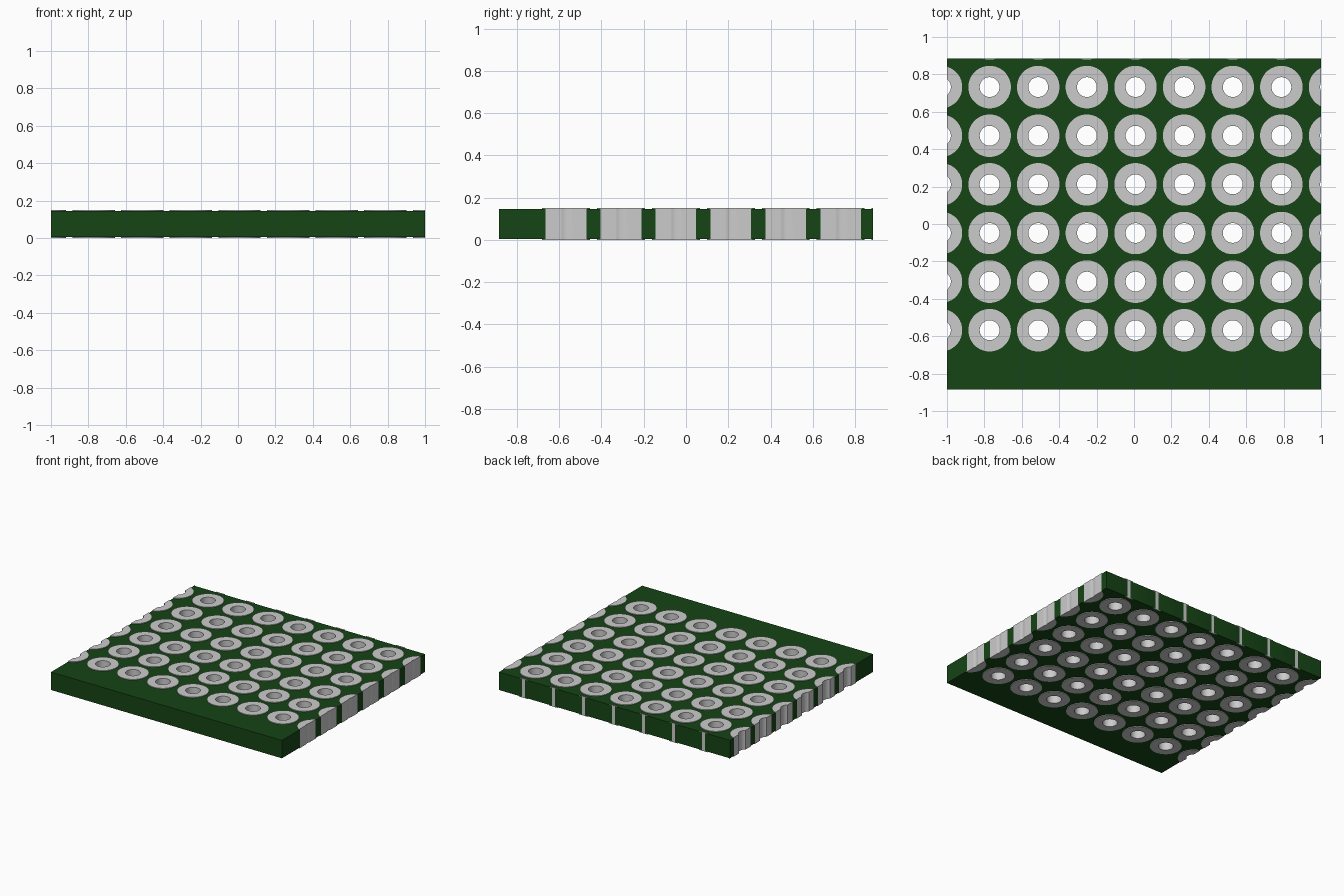
import bpy, bmesh, math

if "Cube" in bpy.data.objects:
    bpy.data.objects.remove(bpy.data.objects["Cube"])

W, D, H = 2.0, 1.77, 0.15        # overall size
LIP = 0.005                      # pads stand proud of the board
PITCH, X0, Y0 = 0.26, -1.032, -0.568
COLS, ROWS = 9, 7
SIDES = 32
R_PAD, R_BARREL, R_HOLE = 0.114, 0.108, 0.053


def finish(name, bm):
    bmesh.ops.recalc_face_normals(bm, faces=bm.faces)
    mesh = bpy.data.meshes.new(name)
    bm.to_mesh(mesh)
    bm.free()
    obj = bpy.data.objects.new(name, mesh)
    bpy.context.collection.objects.link(obj)
    return obj


def box(name, sx, sy, z0, z1):
    bm = bmesh.new()
    bmesh.ops.create_cube(bm, size=1)
    for v in bm.verts:
        v.co = (v.co.x * sx, v.co.y * sy, z0 + (v.co.z + 0.5) * (z1 - z0))
    return finish(name, bm)


def revolved_grid(name, profile):
    """Closed (radius, z) profile turned around every grid point."""
    bm = bmesh.new()
    for c in range(COLS):
        for r in range(ROWS):
            rings = []
            for rad, z in profile:
                ring = []
                for k in range(SIDES):
                    a = 2 * math.pi * (k + 0.5) / SIDES
                    ring.append(bm.verts.new((X0 + c * PITCH + rad * math.cos(a),
                                              Y0 + r * PITCH + rad * math.sin(a), z)))
                rings.append(ring)
            for i in range(len(rings)):
                lo, hi = rings[i], rings[(i + 1) % len(rings)]
                for k in range(SIDES):
                    n = (k + 1) % SIDES
                    bm.faces.new((lo[k], lo[n], hi[n], hi[k]))
    return finish(name, bm)


def cylinder_grid(name, rad):
    bm = bmesh.new()
    for c in range(COLS):
        for r in range(ROWS):
            ends = []
            for z in (-0.1, H + 0.1):
                ends.append([bm.verts.new((
                    X0 + c * PITCH + rad * math.cos(2 * math.pi * (k + 0.5) / SIDES),
                    Y0 + r * PITCH + rad * math.sin(2 * math.pi * (k + 0.5) / SIDES), z))
                    for k in range(SIDES)])
            bm.faces.new(ends[0][::-1])
            bm.faces.new(ends[1])
            for k in range(SIDES):
                n = (k + 1) % SIDES
                bm.faces.new((ends[0][k], ends[0][n], ends[1][n], ends[1][k]))
    return finish(name, bm)


def boolean(obj, cutter, operation):
    cutter.hide_render = True
    mod = obj.modifiers.new("cut", 'BOOLEAN')
    mod.operation = operation
    mod.solver = 'EXACT'
    mod.object = cutter
    bpy.context.view_layer.objects.active = obj
    bpy.ops.object.modifier_apply(modifier=mod.name)
    bpy.data.objects.remove(cutter, do_unlink=True)


# Green board, drilled for the barrels
board = box("board", W, D, LIP, H - LIP)
green = bpy.data.materials.new("board_green")
green.diffuse_color = (0.0078, 0.058, 0.0078, 1)
green.use_nodes = True
green.node_tree.nodes["Principled BSDF"].inputs["Base Color"].default_value = green.diffuse_color
board.data.materials.append(green)
boolean(board, cylinder_grid("drill_cutter", R_BARREL), 'DIFFERENCE')

# Plated through-hole pads: flange above and below, trimmed at the board edges
pads = revolved_grid("plated_pads", [
    (R_HOLE, 0), (R_PAD, 0), (R_PAD, LIP), (R_BARREL, LIP),
    (R_BARREL, H - LIP), (R_PAD, H - LIP), (R_PAD, H), (R_HOLE, H)])
boolean(pads, box("edge_trim", W, D, -0.1, H + 0.1), 'INTERSECT')

# Smooth round walls, sharp rims
for obj in (board, pads):
    bpy.ops.object.select_all(action='DESELECT')
    obj.select_set(True)
    bpy.context.view_layer.objects.active = obj
    bpy.ops.object.shade_smooth_by_angle(angle=math.radians(30))
